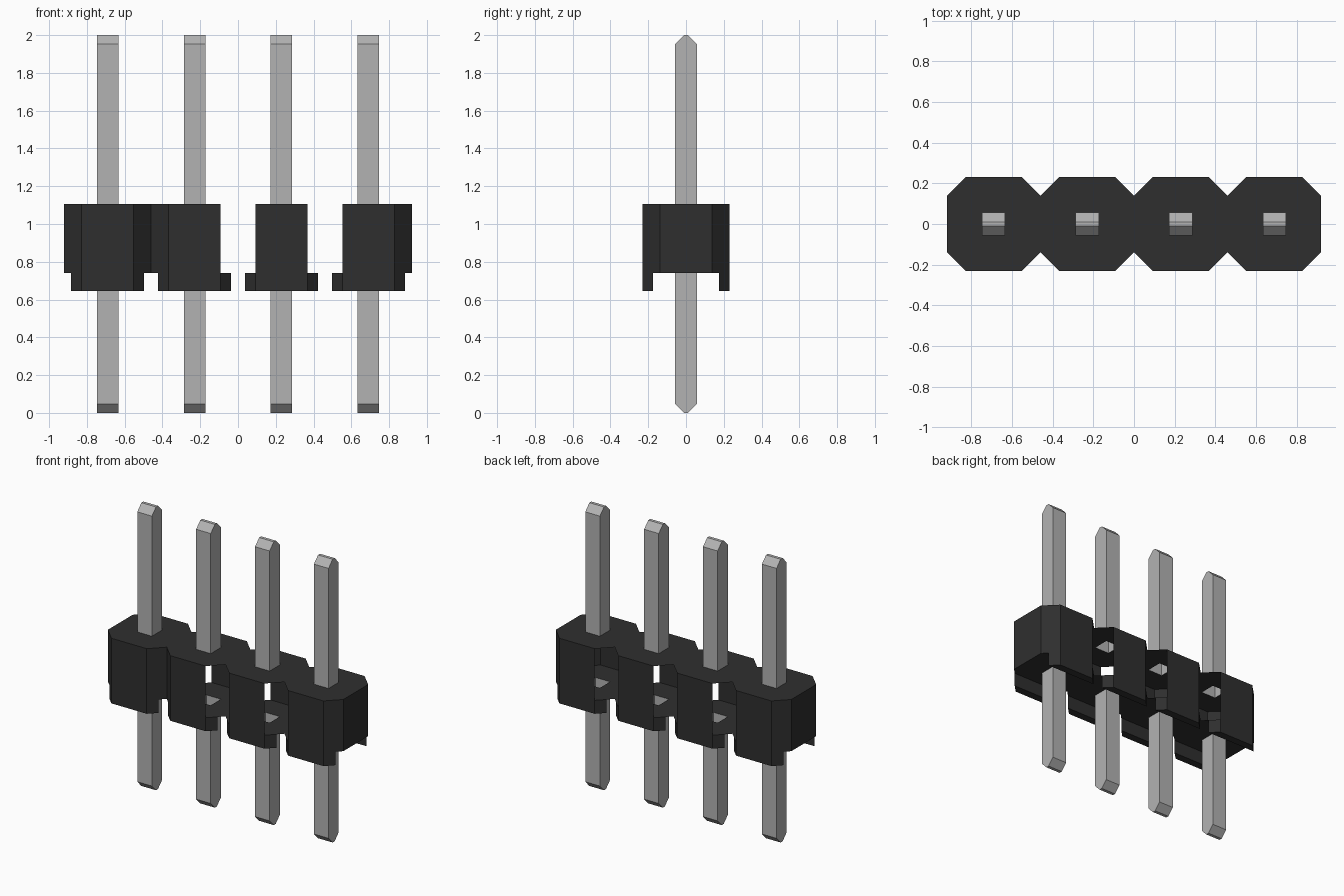
import bpy, bmesh

if "Cube" in bpy.data.objects:
    bpy.data.objects.remove(bpy.data.objects["Cube"], do_unlink=True)

PITCH, COUNT = 0.46, 4
HALF, CUT = 0.23, 0.092            # module half size and corner chamfer
FLAT = HALF - CUT
FOOT, FLOOR, ROOF = 0.645, 0.74, 1.105
RAIL_IN = 0.175                    # inner face of the feet
PIN, RIDGE, TIP = 0.057, 0.011, 0.047
CENTRES = [(i - (COUNT - 1) / 2) * PITCH for i in range(COUNT)]


def material(name, value, rough):
    m = bpy.data.materials.new(name)
    m.use_nodes = True
    colour = (value, value, value, 1)
    m.diffuse_color = colour
    node = m.node_tree.nodes["Principled BSDF"]
    node.inputs["Base Color"].default_value = colour
    node.inputs["Roughness"].default_value = rough
    return m


BLACK = material("black plastic", 0.028, 0.6)
GREY = material("grey metal", 0.45, 0.5)


def finish(bm, name, mat):
    mesh = bpy.data.meshes.new(name)
    bm.to_mesh(mesh)
    bm.free()
    mesh.materials.append(mat)
    ob = bpy.data.objects.new(name, mesh)
    bpy.context.collection.objects.link(ob)
    return ob


def wall(bm, a, b, low, high):
    """Upright quad, facing right of the direction a to b."""
    bm.faces.new([bm.verts.new(p) for p in
                  ((*a, low), (*b, low), (*b, high), (*a, high))])


def square(cx, r):
    return [(cx - r, -r), (cx + r, -r), (cx + r, r), (cx - r, r)]


# Housing outline: scalloped row of chamfered squares, counter-clockwise
front = []
for c in CENTRES:
    front += [(c - HALF, -FLAT), (c - FLAT, -HALF), (c + FLAT, -HALF)]
front.append((CENTRES[-1] + HALF, -FLAT))
outline = front + [(-x, -y) for x, y in front]
end = CENTRES[-1] + HALF


def is_open(a, b):
    """Notches between modules are open, except the first front notch."""
    if abs(abs(a[1]) - abs(b[1])) < 0.01:
        return False
    valley = a[0] if abs(a[1]) < abs(b[1]) else b[0]
    if abs(valley) > end - 0.01:
        return False
    return not (a[1] < 0 and valley < -0.3)


def plate(bm, z, up):
    """Flat plate with the housing outline and square pin holes."""
    edges = []
    for loop in [outline] + [square(c, PIN) for c in CENTRES]:
        pts = [p for i, p in enumerate(loop)
               if abs(p[0] - loop[i - 1][0]) + abs(p[1] - loop[i - 1][1]) > 1e-5]
        vs = [bm.verts.new((x, y, z)) for x, y in pts]
        edges += [bm.edges.new((vs[i - 1], vs[i])) for i in range(len(vs))]
    made = bmesh.ops.triangle_fill(bm, edges=edges, use_beauty=True,
                                   use_dissolve=False, normal=(0, 0, 1))
    for f in made["geom"]:
        if isinstance(f, bmesh.types.BMFace):
            f.normal_update()
            if (f.normal.z > 0) != up:
                f.normal_flip()


# Hollow housing shell
bm = bmesh.new()
plate(bm, ROOF, True)
plate(bm, FLOOR, False)
for i, b in enumerate(outline):
    a = outline[i - 1]
    if not is_open(a, b):
        wall(bm, a, b, FLOOR, ROOF)
bmesh.ops.remove_doubles(bm, verts=bm.verts, dist=1e-5)
finish(bm, "housing", BLACK)

# Feet along the front and back of each module
spread = FLAT + HALF - RAIL_IN
for side, s in (("front", 1), ("back", -1)):
    for n, c in enumerate(CENTRES, 1):
        bm = bmesh.new()
        prof = [(-spread, -RAIL_IN), (-FLAT, -HALF), (FLAT, -HALF), (spread, -RAIL_IN)]
        prof = [(c + s * x, s * y) for x, y in prof]
        for i, b in enumerate(prof):
            wall(bm, prof[i - 1], b, FOOT, FLOOR)
        bm.faces.new([bm.verts.new((x, y, FOOT)) for x, y in reversed(prof)])
        bmesh.ops.remove_doubles(bm, verts=bm.verts, dist=1e-5)
        finish(bm, f"{side}_foot_{n}", BLACK)


def pin(name, cx, base, tip):
    """Square pin, open at the housing, chisel-shaped at the tip."""
    d = 1 if tip > base else -1
    bm = bmesh.new()
    rings = []
    for z, ry in ((base, PIN), (tip - d * TIP, PIN), (tip, RIDGE)):
        rings.append([bm.verts.new((x, ry * y / PIN, z)) for x, y in square(cx, PIN)])
    for lo, hi in zip(rings, rings[1:]):
        for i in range(4):
            bm.faces.new((lo[i - 1], lo[i], hi[i], hi[i - 1]))
    bm.faces.new(rings[-1])
    if d < 0:
        bmesh.ops.reverse_faces(bm, faces=bm.faces)
    finish(bm, name, GREY)


# Upper and lower pins
for n, c in enumerate(CENTRES, 1):
    pin(f"upper_pin_{n}", c, ROOF, 2.0)
    pin(f"lower_pin_{n}", c, FLOOR, 0.0)
